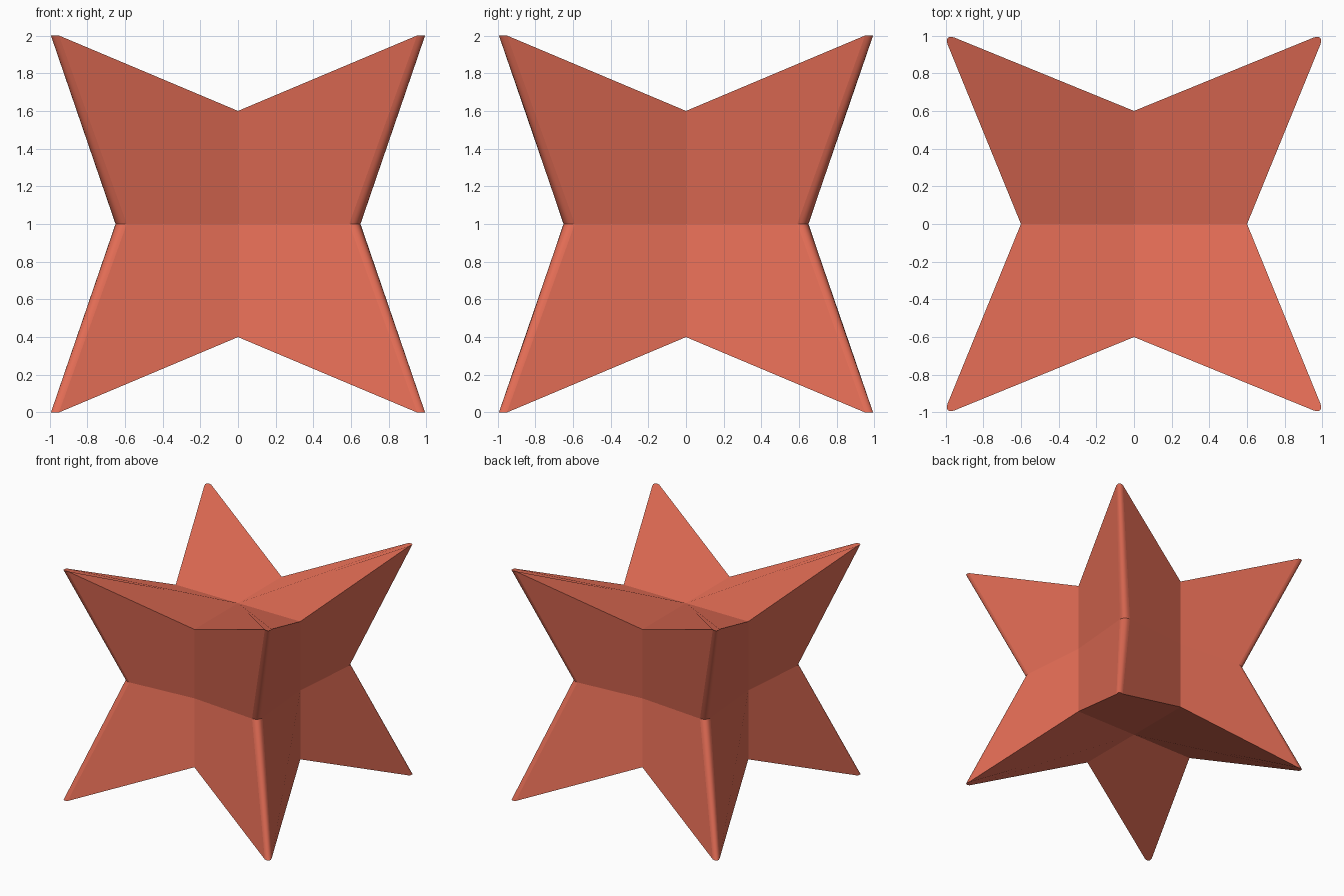
import bpy
from math import sin, cos, pi
from mathutils import Vector

if "Cube" in bpy.data.objects:
    bpy.data.objects.remove(bpy.data.objects["Cube"])

INNER, SEG = 0.6, 6
verts, faces, smooth, normals = [], [], [], []


def add(points):
    verts.extend(points)
    return list(range(len(verts) - len(points), len(verts)))


def patch(outline, centre, shaded_round=False):
    """Fan a bent panel from its inner point; flat panels share one normal."""
    pts = [verts[i] for i in outline]
    n = Vector((0, 0, 0))
    for a, b in zip(pts, pts[1:] + pts[:1]):
        n += a.cross(b)
    loop = outline if n.dot(centre) > 0 else outline[:1] + outline[:0:-1]
    n = n.normalized() if n.dot(centre) > 0 else -n.normalized()
    tris = [loop] if shaded_round else [
        [loop[0], loop[k], loop[k + 1]] for k in range(1, len(loop) - 1)]
    for t in tris:
        faces.append(t)
        smooth.append(shaded_round)
        normals.extend([Vector((0, 0, 0)) if shaded_round else n] * len(t))


def arc(sx, sy, z, tip, along, across):
    """Rounded spike corner, from the x side to the y side."""
    out = []
    for k in range(SEG + 1):
        t = k / SEG * pi / 2
        u, v = 1 - sin(t), 1 - cos(t)
        out.append(Vector((sx * (tip - across * u - along * v),
                           sy * (tip - along * u - across * v), z)))
    return out


for sx in (-1, 1):
    for sy in (-1, 1):
        mid = add(arc(sx, sy, 0, 0.655, 0.065, 0.005))
        mx, my = add([Vector((sx * INNER, 0, 0)), Vector((0, sy * INNER, 0))])
        for sz in (-1, 1):
            out = Vector((sx, sy, sz))
            end = add(arc(sx, sy, sz, 1.015, 0.065, 0.027))
            ex, ey, cap = add([Vector((sx * INNER, 0, sz * INNER)),
                               Vector((0, sy * INNER, sz * INNER)),
                               Vector((0, 0, sz * INNER))])
            # Side panels, rounded spike edge and cap panel
            patch([mx, mid[0], end[0], ex], out)
            patch([my, mid[-1], end[-1], ey], out)
            for k in range(SEG):
                patch([mid[k], mid[k + 1], end[k + 1], end[k]], out, True)
            patch([cap, ex] + end + [ey], out)

# Stand the star on the ground
mesh = bpy.data.meshes.new("spiked_star")
mesh.from_pydata([v + Vector((0, 0, 1)) for v in verts], [], faces)
for p, s in zip(mesh.polygons, smooth):
    p.use_smooth = s
for e in mesh.edges:  # crease around the waist
    e.use_edge_sharp = all(abs(verts[i].z) < 0.01 for i in e.vertices)
mesh.normals_split_custom_set(normals)
star = bpy.data.objects.new("spiked_star", mesh)
bpy.context.collection.objects.link(star)

# Red material
mat = bpy.data.materials.new("coral_red")
mat.diffuse_color = (0.76, 0.15, 0.09, 1)
mat.use_nodes = True
mat.node_tree.nodes["Principled BSDF"].inputs["Base Color"].default_value = mat.diffuse_color
mesh.materials.append(mat)
